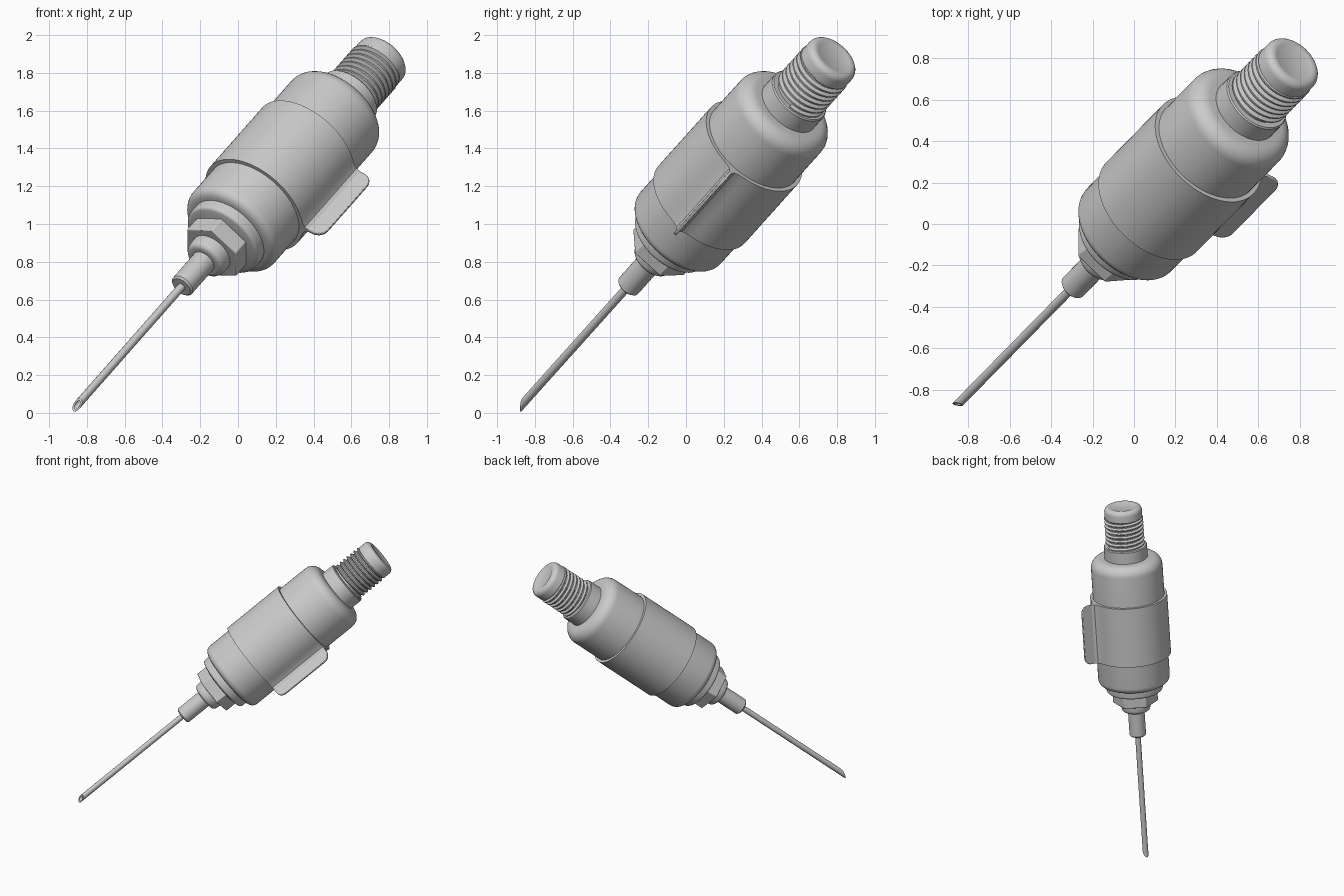
import bpy, bmesh, math
from mathutils import Vector, Matrix

if "Cube" in bpy.data.objects:
    bpy.data.objects.remove(bpy.data.objects["Cube"])

# Tilted frame: local z runs from needle tip to cap, local x points along the tab
TIP = Vector((-0.87, -0.89, 0.02))
AXIS = Vector((1.64, 1.67, 1.86)).normalized()
TAB = (Vector((1, 0, 0)) - AXIS * AXIS.x).normalized()
SIDE = AXIS.cross(TAB)
FRAME = Matrix.Translation(TIP) @ Matrix((TAB, SIDE, AXIS)).transposed().to_4x4()


def finish(name, bm, smooth=True, bevel=0):
    bmesh.ops.recalc_face_normals(bm, faces=bm.faces)
    me = bpy.data.meshes.new(name)
    bm.to_mesh(me)
    bm.free()
    ob = bpy.data.objects.new(name, me)
    bpy.context.collection.objects.link(ob)
    ob.matrix_world = FRAME
    if bevel:
        m = ob.modifiers.new("bevel", 'BEVEL')
        m.width, m.segments = bevel, 2
        m.limit_method = 'ANGLE'
    if smooth:
        bpy.ops.object.select_all(action='DESELECT')
        ob.select_set(True)
        bpy.context.view_layer.objects.active = ob
        bpy.ops.object.shade_smooth_by_angle(angle=math.radians(35))
    return ob


def lathe(profile, sides, turn=0):
    bm = bmesh.new()
    rings = []
    for r, z in profile:
        rings.append([bm.verts.new((r * math.cos(turn + math.tau * i / sides),
                                    r * math.sin(turn + math.tau * i / sides), z))
                      for i in range(sides)])
    for a, b in zip(rings, rings[1:]):
        for i in range(sides):
            j = (i + 1) % sides
            bm.faces.new((a[i], a[j], b[j], b[i]))
    bm.faces.new(rings[0])
    bm.faces.new(rings[-1])
    return bm


def extrude_outline(pts, direction):
    bm = bmesh.new()
    f = bm.faces.new([bm.verts.new(p) for p in pts])
    ext = bmesh.ops.extrude_face_region(bm, geom=[f])
    bmesh.ops.translate(bm, vec=direction,
                        verts=[v for v in ext['geom'] if isinstance(v, bmesh.types.BMVert)])
    return bm


def arc(cx, cz, r, a0, a1, n=5):
    return [(cx + r * math.cos(math.radians(a0 + (a1 - a0) * i / n)),
             cz + r * math.sin(math.radians(a0 + (a1 - a0) * i / n))) for i in range(n + 1)]


# Hollow needle with slanted tip
needle = lathe([(0.014, 0.3), (0.014, 0), (0.022, 0), (0.022, 1.1)], 16)
for v in needle.verts:
    if v.co.z < 0.01:
        v.co.z = 0.035 - v.co.y * 1.5
finish("needle", needle)

# Needle hub and rounded collar below the nut
finish("needle_hub", lathe([(0.056, 1.04), (0.066, 1.05), (0.066, 1.30)], 32))
finish("hub_collar", lathe([(0.075, 1.255)] + arc(0.085, 1.285, 0.03, -90, 0)
                           + [(0.118, 1.31), (0.118, 1.36)], 40))

# Hex nut and stepped flange
finish("hex_nut", lathe([(0.18, 1.33), (0.18, 1.44)], 6, math.radians(30)), bevel=0.006)
finish("flange", lathe([(0.19, 1.425)] + arc(0.205, 1.45, 0.02, -90, 0)
                       + [(0.225, 1.52)], 48))

# Main barrel with rounded shoulders
finish("barrel", lathe([(0.2, 1.49)] + arc(0.235, 1.545, 0.05, -90, 0)
                       + arc(0.205, 2.49, 0.08, 0, 90, 7), 64))

# Label wrap: ring cross-section flaring into the tab
flare = [(0.298, 0.075), (0.309, 0.040), (0.322, 0.018), (0.345, 0.008)]
ring = [(0.307 * math.cos(math.radians(a)), 0.307 * math.sin(math.radians(a)))
        for a in range(20, 341, 5)]
outline = flare[::-1] + ring + [(x, -y) for x, y in flare]
finish("label_wrap", extrude_outline([(x, y, 1.74) for x, y in outline], (0, 0, 0.5)))

# Protruding tab with rounded outer corners
tab = ([(0.27, 1.74)] + arc(0.37, 1.80, 0.06, -90, 0)
       + arc(0.37, 2.18, 0.06, 0, 90) + [(0.27, 2.24)])
finish("label_tab", extrude_outline([(x, -0.009, z) for x, z in tab], (0, 0.018, 0)), bevel=0.004)

# Neck, threaded core and end cap with shallow dish
finish("neck", lathe([(0.172, 2.5), (0.172, 2.665), (0.166, 2.672)], 48))
finish("end_stud", lathe([(0.137, 2.6), (0.137, 2.9), (0.15, 2.91)]
                         + arc(0.115, 2.965, 0.035, 0, 90) + [(0.100, 2.998), (0.085, 2.992)], 48))

# Helical thread ridge
thread = bmesh.new()
turns, steps, pitch = 7, 32, 0.034
rows = []
for i in range(turns * steps + 1):
    a = math.tau * i / steps
    z = 2.673 + pitch * i / steps
    rows.append([thread.verts.new((r * math.cos(a), r * math.sin(a), z + dz))
                 for r, dz in ((0.134, -0.015), (0.155, -0.004), (0.155, 0.004), (0.134, 0.015))])
for p, q in zip(rows, rows[1:]):
    for k in range(4):
        m = (k + 1) % 4
        thread.faces.new((p[k], p[m], q[m], q[k]))
thread.faces.new(rows[0])
thread.faces.new(rows[-1])
finish("thread", thread)
